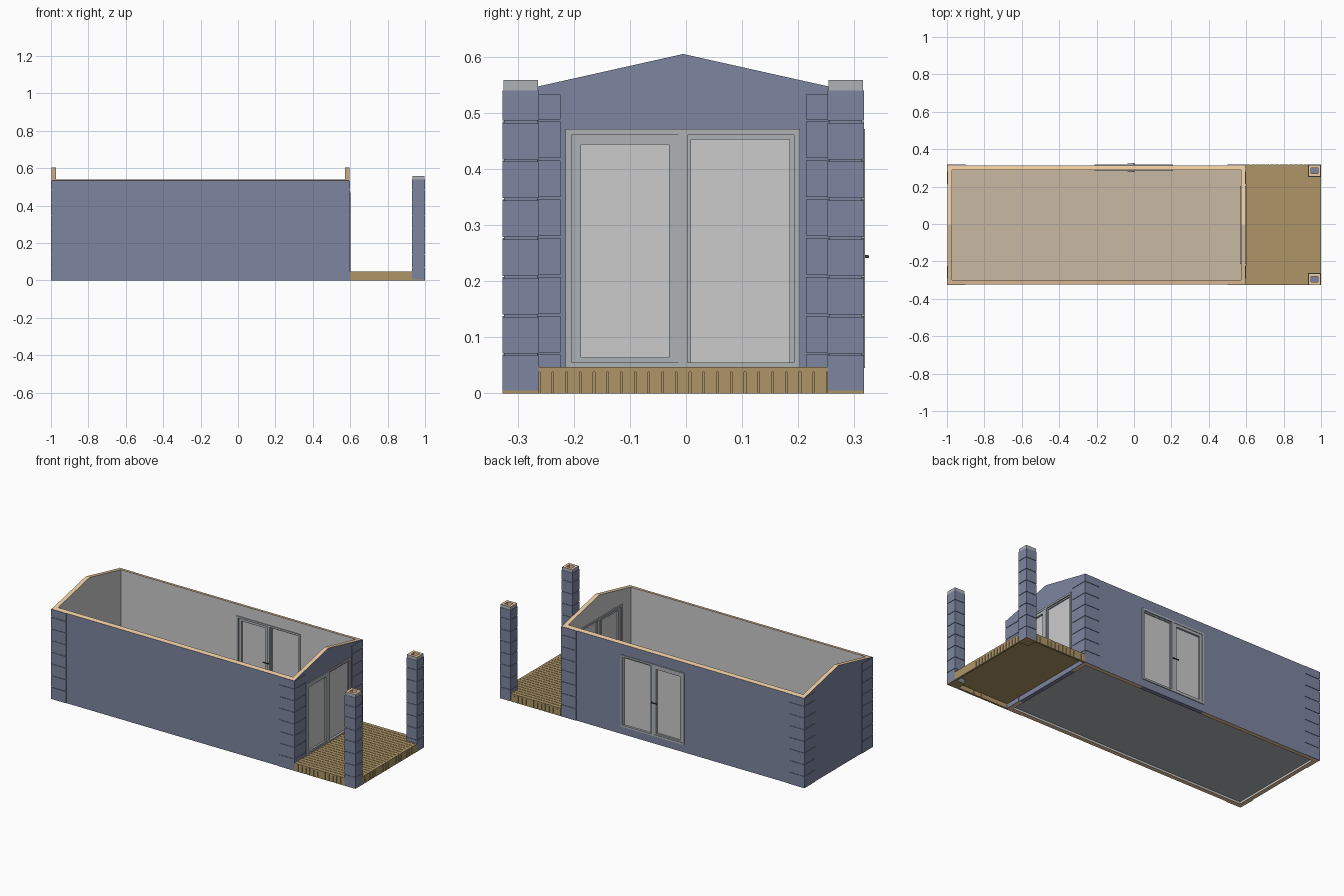
import bpy, bmesh

if "Cube" in bpy.data.objects:
    bpy.data.objects.remove(bpy.data.objects["Cube"])


def mat(name, r, g, b):
    m = bpy.data.materials.new(name)
    m.diffuse_color = (r, g, b, 1)
    m.use_nodes = True
    m.node_tree.nodes["Principled BSDF"].inputs["Base Color"].default_value = m.diffuse_color
    return m


BLUE = mat("blue_cladding", 0.205, 0.238, 0.35)
WOOD = mat("cut_wood", 0.85, 0.6, 0.36)
DECK = mat("deck_wood", 0.42, 0.30, 0.135)
FRAME = mat("door_grey", 0.42, 0.45, 0.47)
FLOOR = mat("floor_wood", 0.58, 0.48, 0.36)
GREY = mat("plain_grey", 0.8, 0.8, 0.8)
DARK = mat("dark_metal", 0.05, 0.05, 0.05)

X0, X1, XD = -1.0, 0.6, 1.0          # cabin back end, cabin door end, deck end
Y0, Y1, YC = -0.327, 0.317, -0.005   # side faces and ridge line
T, P, DECK_Z, DOOR_Z = 0.025, 0.003, 0.047, 0.471
ROWS, PITCH = 8, 0.0692


def roof(y):
    return 0.605 - 0.2236 * abs(y - YC)


def finish(bm, name, mats):
    bmesh.ops.recalc_face_normals(bm, faces=bm.faces)
    me = bpy.data.meshes.new(name)
    bm.to_mesh(me)
    bm.free()
    for m in mats:
        me.materials.append(m)
    ob = bpy.data.objects.new(name, me)
    bpy.context.collection.objects.link(ob)
    return ob


def add_box(bm, x0, x1, y0, y1, z0, z1):
    v = bmesh.ops.create_cube(bm, size=1)["verts"]
    for p in v:
        p.co = (x1 if p.co.x > 0 else x0, y1 if p.co.y > 0 else y0, z1 if p.co.z > 0 else z0)
    return v


def boxes(name, items, material):
    bm = bmesh.new()
    for b in items:
        add_box(bm, *b)
    return finish(bm, name, [material])


def wall(name, outline, axis, a0, a1, outward):
    """Extrude an outline through the wall; blue outside, grey inside, wood on the cut edges."""
    bm = bmesh.new()
    face = bm.faces.new([bm.verts.new((a0, u, z) if axis == 0 else (u, a0, z)) for u, z in outline])
    ext = bmesh.ops.extrude_face_region(bm, geom=[face])
    for v in ext["geom"]:
        if isinstance(v, bmesh.types.BMVert):
            v.co[axis] = a1
    if axis == 1:
        for v in bm.verts:
            if v.co.z > 0.5:
                v.co.z = roof(v.co.y)
    bmesh.ops.recalc_face_normals(bm, faces=bm.faces)
    for f in bm.faces:
        n = f.normal[axis] * outward
        f.material_index = 2 if abs(f.normal.z) > 0.5 else 1 if n < -0.5 else 0
    return finish(bm, name, [BLUE, GREY, WOOD])


def outline(u0, u1, top, door=None):
    pts = [(u0, 0)]
    if door:
        a, b = door
        pts += [(a, 0), (a, DOOR_Z), (b, DOOR_Z), (b, 0)]
    return pts + [(u1, 0)] + top


# Walls, the side walls run full length with the gables between them
xa, xb, ya, yb = X0 + P, X1 - P, Y0 + P, Y1 - P
ga, gb = ya + T, yb - T
end_door, side_door = (-0.215, 0.203), (-0.21, 0.203)
gable = [(gb, roof(gb)), (YC, roof(YC)), (ga, roof(ga))]
eaves = [(xb, 0.54), (xa, 0.54)]
wall("front_wall", outline(xa, xb, eaves), 1, ya, ga, -1)
wall("rear_wall", outline(xa, xb, eaves, side_door), 1, gb, yb, 1)
wall("left_gable", outline(ga, gb, gable), 0, xa, xa + T, -1)
wall("right_gable", outline(ga, gb, gable, end_door), 0, xb - T, xb, 1)
boxes("door_sills", [(xb - T, xb, *end_door, 0, DECK_Z),
                     (*side_door, gb, yb, 0, DECK_Z)], BLUE)

# Floor slab
boxes("floor_slab", [(xa + T, xb - T, ga, gb, 0.012, 0.03)], FRAME)
boxes("floor_boards", [(xa + T, xb - T, ga, gb, 0.03, 0.045)], FLOOR)

# Stacked corner boards, slightly proud of both faces
L = 0.1
corner = []
for i in range(ROWS):
    z0, z1 = i * PITCH + (0.004 if i else 0), min((i + 1) * PITCH, roof(Y0))
    for xs in ((X0, X0 + L), (X1 - L, X1)):
        corner += [(*xs, Y0, ya, z0, z1), (*xs, yb, Y1, z0, z1)]
    for ys in ((ya, ya + L), (yb - L, yb)):
        corner += [(X0, xa, *ys, z0, z1), (xb, X1, *ys, z0, z1)]
boxes("corner_boards", corner, BLUE)


def ring(u0, u1, z0, z1, d0, d1, w):
    """Four bars round a rectangle, as (u, depth, z) ranges."""
    return [(u0, u0 + w, d0, d1, z0, z1), (u1 - w, u1, d0, d1, z0, z1),
            (u0 + w, u1 - w, d0, d1, z0, z0 + w), (u0 + w, u1 - w, d0, d1, z1 - w, z1)]


def door(name, u0, place):
    """Double glazed door; depth is measured outward from the wall face."""
    u1, um = u0 + 0.418, u0 + 0.21
    frame = ring(u0, u1, DECK_Z - 0.002, DOOR_Z, -0.03, 0.005, 0.0105)
    frame.append((um - 0.008, um + 0.008, -0.028, 0.004, DECK_Z, 0.461))
    left = ring(u0 + 0.0105, um - 0.008, DECK_Z, 0.461, -0.022, 0.002, 0.017)
    right = ring(um + 0.006, u1 - 0.0105, DECK_Z, 0.461, -0.018, -0.002, 0.008)
    glass = [(u0 + 0.02, um - 0.015, -0.013, -0.009, 0.055, 0.45),
             (um + 0.008, u1 - 0.014, -0.012, -0.008, 0.05, 0.456)]
    boxes(name + "_frame", [place(b) for b in frame], FRAME)
    boxes(name + "_leaves", [place(b) for b in left + right], FRAME)
    boxes(name + "_glass", [place(b) for b in glass], GREY)


def on_end(b):
    return (xb + b[2], xb + b[3], b[0], b[1], b[4], b[5])


def on_side(b):
    return (b[0], b[1], yb + b[2], yb + b[3], b[4], b[5])


door("end_door", end_door[0], on_end)
door("side_door", side_door[0], on_side)

# Lever handles on both faces of the side door
lever = [(-0.004, 0.002, -0.034, 0.0105, 0.241, 0.247),
         (-0.034, 0.002, 0.0085, 0.0125, 0.241, 0.246),
         (-0.034, 0.002, -0.036, -0.032, 0.241, 0.246)]
boxes("door_handles", [on_side(b) for b in lever], DARK)

# Deck boards, bearer panel and upright skirt slats
n = 26
step = (Y1 - Y0) / n
boards = [(X1, XD - 0.001, Y0 + i * step + 0.0015, Y0 + (i + 1) * step - 0.0015, 0.038, DECK_Z)
          for i in range(n)]
boxes("deck_boards", boards, DECK)
boxes("deck_base", [(X1, XD - 0.006, Y0 + 0.006, Y1 - 0.006, 0.026, 0.039)], DECK)
PX, PY = 0.07, 0.065
skirt = []
a, b, m = Y0 + PY, Y1 - PY, 21
for i in range(m):
    s = (b - a) / m
    skirt.append((XD - 0.012, XD, a + i * s + 0.0015, a + (i + 1) * s - 0.0015, 0, DECK_Z))
m = 13
for i in range(m):
    s = (XD - PX - X1) / m
    xs = (X1 + i * s + 0.0015, X1 + (i + 1) * s - 0.0015)
    skirt += [(*xs, Y0, Y0 + 0.012, 0, DECK_Z), (*xs, Y1 - 0.012, Y1, 0, DECK_Z)]
boxes("deck_skirt", skirt, DECK)
boxes("deck_skirt_backing", [(XD - 0.011, XD - 0.004, Y0 + 0.004, Y1 - 0.004, 0, 0.03),
                             (X1, XD - 0.011, Y0 + 0.004, Y0 + 0.011, 0, 0.03),
                             (X1, XD - 0.011, Y1 - 0.011, Y1 - 0.004, 0, 0.03)], DECK)

# Porch posts: stacked blocks round a core, with a capped top and a bolt hole
for label, y in (("front", Y0), ("rear", Y1 - PY)):
    xp = XD - PX
    boxes(label + "_post_foot", [(xp + 0.001, XD, y, y + PY, 0, 0.005)], DECK)
    blocks = [(xp, XD, y, y + PY, max(0.005, i * PITCH + 0.002), min((i + 1) * PITCH - 0.002, 0.54))
              for i in range(ROWS)]
    boxes(label + "_post_blocks",
          blocks + [(xp + 0.003, XD - 0.003, y + 0.003, y + PY - 0.003, 0.006, 0.538)], BLUE)
    bm = bmesh.new()
    add_box(bm, xp + 0.002, XD - 0.002, y + 0.002, y + PY - 0.002, 0.535, 0.559)
    top = max(bm.faces, key=lambda f: f.calc_center_median().z)
    top.material_index = 1
    bmesh.ops.inset_region(bm, faces=[top], thickness=0.022)
    hole = bmesh.ops.extrude_discrete_faces(bm, faces=[top])["faces"][0]
    bmesh.ops.translate(bm, verts=hole.verts, vec=(0, 0, -0.02))
    hole.material_index = 2
    for f in bm.faces:
        if f.normal.z > 0.9 and f is not hole:
            f.material_index = 1
    finish(bm, label + "_post_cap", [FRAME, WOOD, DECK])
